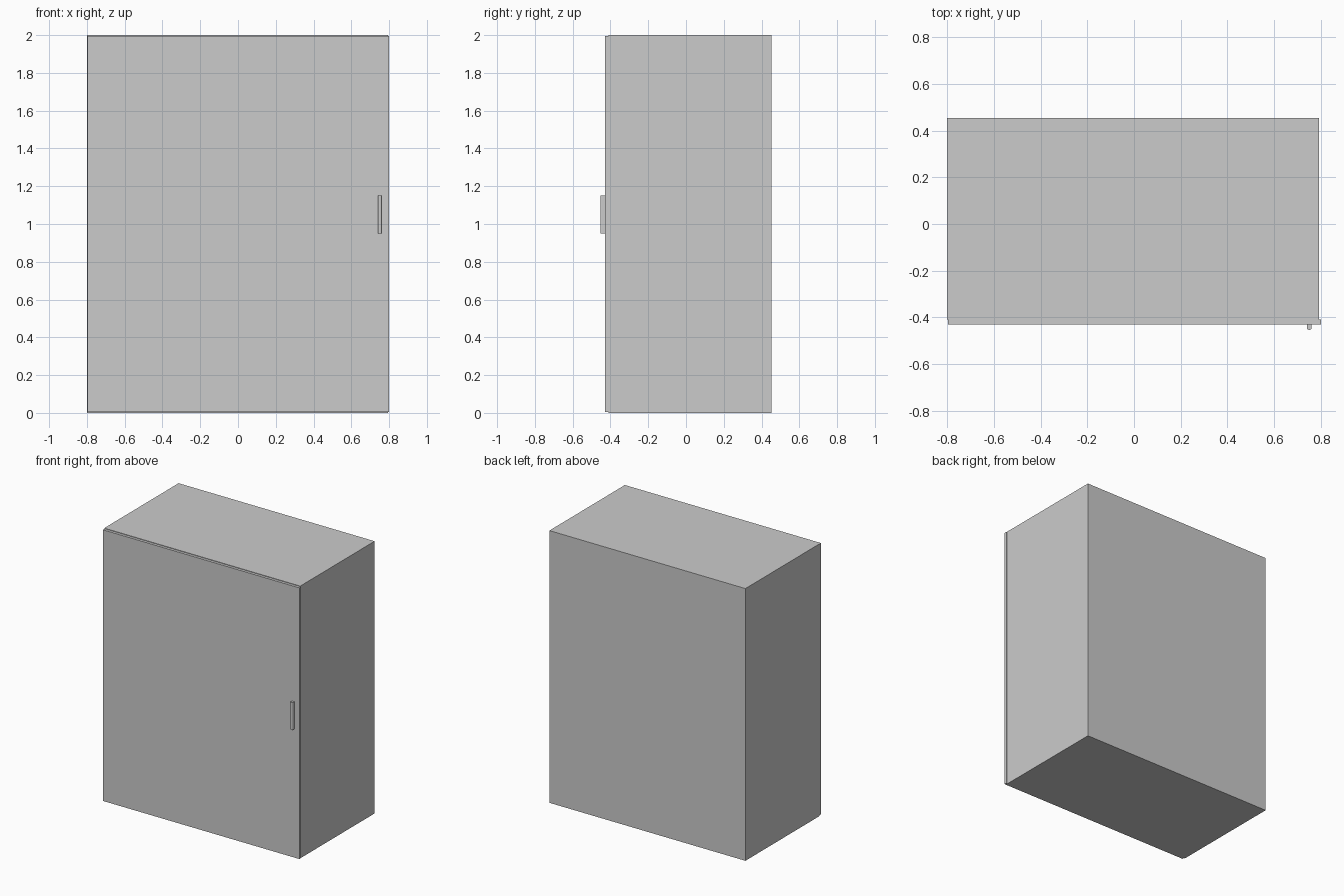
import bpy, bmesh

if "Cube" in bpy.data.objects:
    bpy.data.objects.remove(bpy.data.objects["Cube"])


def box(name, lo, hi):
    bm = bmesh.new()
    bmesh.ops.create_cube(bm, size=1)
    for v in bm.verts:
        v.co = [(lo[i] + hi[i]) / 2 + v.co[i] * (hi[i] - lo[i]) for i in range(3)]
    me = bpy.data.meshes.new(name)
    bm.to_mesh(me)
    bm.free()
    ob = bpy.data.objects.new(name, me)
    bpy.context.collection.objects.link(ob)
    return ob


# Cabinet carcass
box("cabinet_body", (-0.8, -0.41, 0), (0.793, 0.453, 2.0))

# Single door, slightly inset at the left, top and bottom and overlapping on the right
box("door", (-0.797, -0.43, 0.004), (0.8, -0.41, 1.996))

# Upright handle with its two front vertical edges rounded
handle = box("door_handle", (0.74, -0.453, 0.95), (0.76, -0.43, 1.15))
bm = bmesh.new()
bm.from_mesh(handle.data)
edges = [e for e in bm.edges if all(v.co.y < -0.44 for v in e.verts)
         and abs(e.verts[0].co.z - e.verts[1].co.z) > 0.1]
bmesh.ops.bevel(bm, geom=edges, offset=0.007, segments=3, profile=0.5, affect='EDGES')
bm.to_mesh(handle.data)
bm.free()
